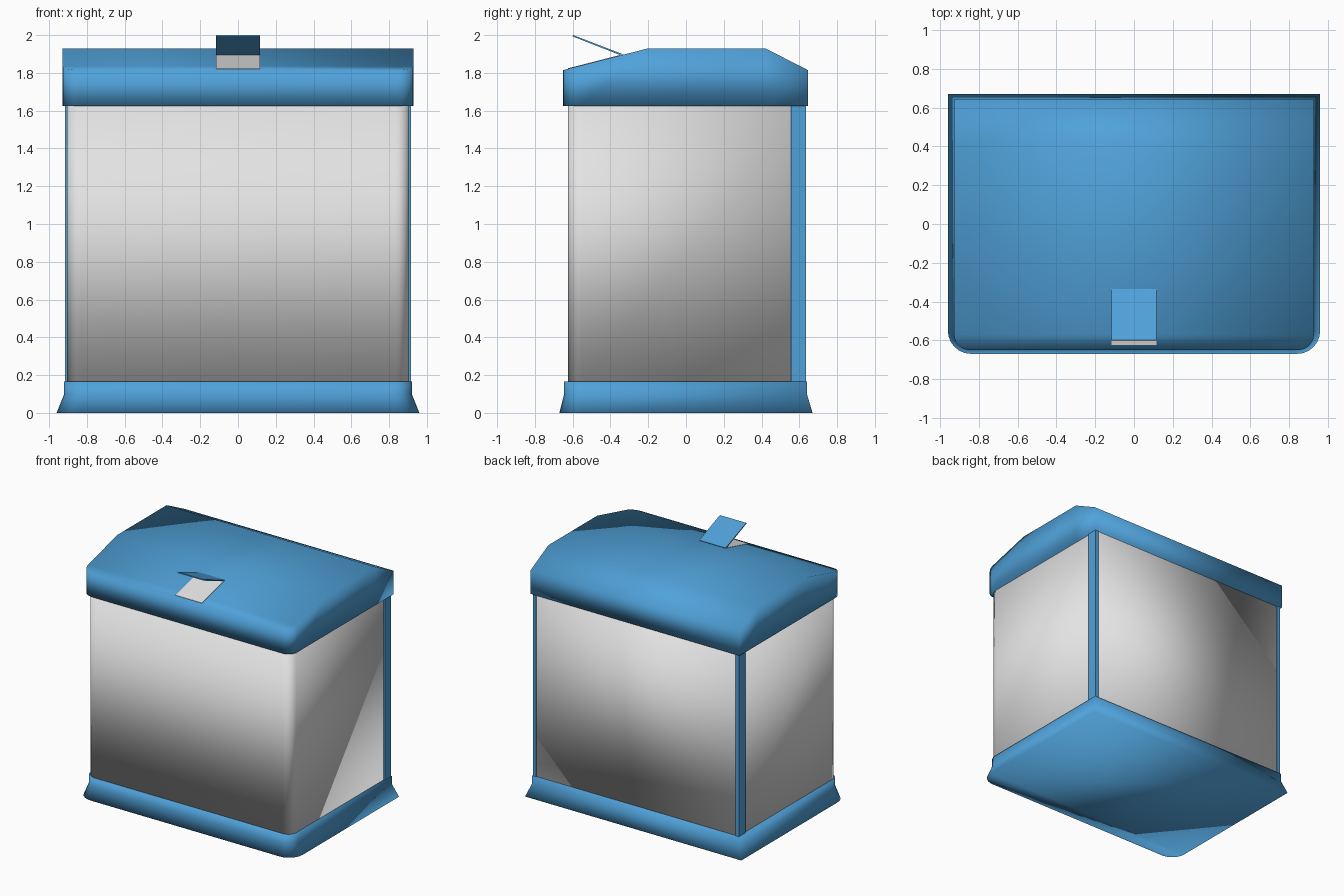
import bpy, bmesh, math

if "Cube" in bpy.data.objects:
    bpy.data.objects.remove(bpy.data.objects["Cube"])


def material(name, rgb):
    m = bpy.data.materials.new(name)
    m.diffuse_color = (*rgb, 1)
    m.use_nodes = True
    m.node_tree.nodes["Principled BSDF"].inputs["Base Color"].default_value = m.diffuse_color
    return m


BLUE = material("blue", (0.08, 0.36, 0.70))
WHITE = material("off white", (0.77, 0.77, 0.77))


def finish(name, bm, mat, smooth):
    bmesh.ops.recalc_face_normals(bm, faces=bm.faces)
    for f in bm.faces:
        f.smooth = smooth
    me = bpy.data.meshes.new(name)
    bm.to_mesh(me)
    bm.free()
    me.materials.append(mat)
    ob = bpy.data.objects.new(name, me)
    bpy.context.collection.objects.link(ob)
    return ob


def half_outline(hx, y0, y1, r, side_ys):
    """Right half of a box outline: rounded front corner, square back corner."""
    pts = []
    for i in range(7):
        a = math.radians(-90 + 15 * i)
        pts.append((hx - r + r * math.cos(a), y0 + r + r * math.sin(a)))
    return pts + [(hx, y) for y in side_ys] + [(hx, y1)]


def shell(name, levels, mat, side_ys=()):
    """Closed body lofted through levels (half width, front, back, radius, height rule)."""
    bm = bmesh.new()
    rings = []
    for hx, y0, y1, r, zf in levels:
        half = half_outline(hx, y0, y1, r, side_ys)
        loop = half + [(-x, y) for x, y in reversed(half)]
        rings.append([bm.verts.new((x, y, zf(y))) for x, y in loop])
    n = len(rings[0])
    for a, b in zip(rings, rings[1:]):
        for i in range(n):
            j = (i + 1) % n
            bm.faces.new((a[i], a[j], b[j], b[i]))
    for ring in (rings[0], rings[-1]):          # caps as strips across x
        for i in range(n // 2 - 1):
            bm.faces.new((ring[i], ring[i + 1], ring[n - 2 - i], ring[n - 1 - i]))
    return finish(name, bm, mat, True)


def prism(name, yz, x0, x1, mat):
    """Side profile extruded along x."""
    bm = bmesh.new()
    a = [bm.verts.new((x0, y, z)) for y, z in yz]
    b = [bm.verts.new((x1, y, z)) for y, z in yz]
    bm.faces.new(a)
    bm.faces.new(b)
    for i in range(len(yz)):
        j = (i + 1) % len(yz)
        bm.faces.new((a[i], a[j], b[j], b[i]))
    return finish(name, bm, mat, False)


def flat(z):
    return lambda y: z


def lid_top(y):
    if y < -0.2:
        return 1.93 - 0.115 * (-0.2 - y) / 0.45
    if y > 0.42:
        return 1.93 - 0.115 * (y - 0.42) / 0.225
    return 1.93


# flared base
shell("base", [(0.96, -0.67, 0.67, 0.12, flat(0)),
               (0.92, -0.645, 0.64, 0.10, flat(0.1)),
               (0.92, -0.645, 0.64, 0.10, flat(0.165))], BLUE)

# light body
shell("body", [(0.905, -0.625, 0.63, 0.07, flat(0.15)),
               (0.905, -0.625, 0.63, 0.07, flat(1.64))], WHITE)

# back corner posts
for side, s in (("left", -1), ("right", 1)):
    prism("corner_post_" + side,
          [(0.555, 0.15), (0.636, 0.15), (0.636, 1.64), (0.555, 1.64)],
          s * 0.885, s * 0.915, BLUE)

# lid with sloped front and back
shell("lid", [(0.928, -0.65, 0.645, 0.08, flat(1.625)),
              (0.928, -0.65, 0.645, 0.08, lid_top)], BLUE, side_ys=(-0.2, 0.42))

# slot opening on the front slope, and its raised flap
y0, y1 = -0.625, -0.338
prism("slot_opening", [(y0, lid_top(y0) - 0.004), (y1, lid_top(y1) - 0.004),
                       (y1, lid_top(y1) + 0.003), (y0, lid_top(y0) + 0.003)],
      -0.117, 0.117, WHITE)
prism("slot_flap", [(-0.338, 1.89), (-0.335, 1.899), (-0.597, 2.0), (-0.60, 1.993)],
      -0.117, 0.117, BLUE)
